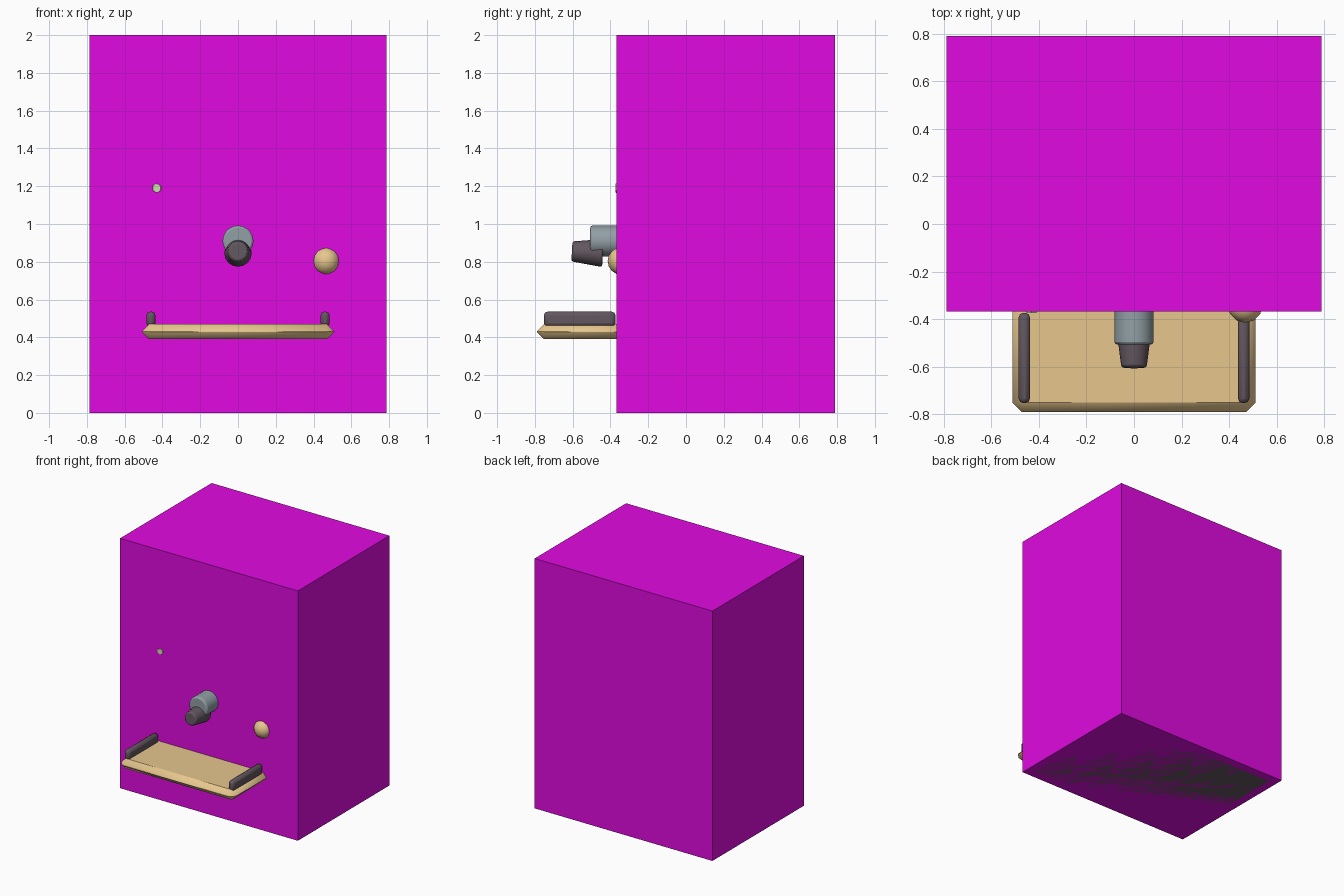
import bpy, math
from mathutils import Vector

if "Cube" in bpy.data.objects:
    bpy.data.objects.remove(bpy.data.objects["Cube"])


def material(name, rgb):
    m = bpy.data.materials.new(name)
    m.diffuse_color = (*rgb, 1)
    m.use_nodes = True
    m.node_tree.nodes["Principled BSDF"].inputs["Base Color"].default_value = m.diffuse_color
    return m


MAGENTA = material("magenta", (0.75, 0.003, 0.75))
TAN = material("tan", (0.80, 0.57, 0.27))
DARK = material("dark", (0.125, 0.095, 0.115))
STEEL = material("steel", (0.29, 0.35, 0.38))
GREEN = material("pale_green", (0.62, 0.78, 0.42))


def finish(ob, name, mat, bevel=0, segments=1, smooth=None):
    ob.name = name
    ob.data.materials.append(mat)
    if bevel:
        b = ob.modifiers.new("bevel", 'BEVEL')
        b.width, b.segments, b.limit_method = bevel, segments, 'ANGLE'
    if smooth:
        bpy.ops.object.shade_smooth_by_angle(angle=math.radians(smooth))
    return ob


def box(name, lo, hi, mat, **kw):
    lo, hi = Vector(lo), Vector(hi)
    bpy.ops.mesh.primitive_cube_add(size=1, location=(lo + hi) / 2)
    ob = bpy.context.object
    ob.scale = hi - lo
    bpy.ops.object.transform_apply(location=False, rotation=False, scale=True)
    return finish(ob, name, mat, **kw)


def rod(name, start, end, r1, r2, sides, mat, **kw):
    start, end = Vector(start), Vector(end)
    axis = end - start
    bpy.ops.mesh.primitive_cone_add(vertices=sides, radius1=r1, radius2=r2,
                                    depth=axis.length, location=(start + end) / 2,
                                    rotation=axis.to_track_quat('Z', 'Y').to_euler())
    return finish(bpy.context.object, name, mat, **kw)


# Cabinet and the dark base flush with its underside
box("cabinet", (-0.787, -0.367, 0), (0.787, 0.79, 2), MAGENTA)
box("base", (-0.72, -0.3, 0), (0.72, 0.72, 0.25), DARK)

# Tray with chamfered rim, and its two side rails
box("tray", (-0.51, -0.79, 0.39), (0.51, -0.2, 0.47), TAN, bevel=0.039, smooth=30)
for side, label in ((-1, "left"), (1, "right")):
    x = side * 0.461
    box(label + "_rail", (x - 0.024, -0.753, 0.455), (x + 0.024, -0.373, 0.536),
        DARK, bevel=0.02, segments=2, smooth=40)

# Spout: steel sleeve and drooping tapered nozzle
rod("spout_sleeve", (0, -0.2, 0.91), (0, -0.507, 0.91), 0.082, 0.082, 20,
    STEEL, bevel=0.012, segments=2, smooth=40)
rod("nozzle", (0, -0.44, 0.846), (0, -0.604, 0.855), 0.074, 0.053, 16,
    DARK, bevel=0.01, segments=2, smooth=40)

# Round knob
bpy.ops.mesh.primitive_uv_sphere_add(segments=12, ring_count=8, radius=0.073,
                                     location=(0.467, -0.342, 0.804))
finish(bpy.context.object, "knob", TAN, smooth=40)

# Small hexagonal indicator light
rod("indicator", (-0.43, -0.34, 1.19), (-0.43, -0.373, 1.19), 0.03, 0.024, 6, GREEN)
